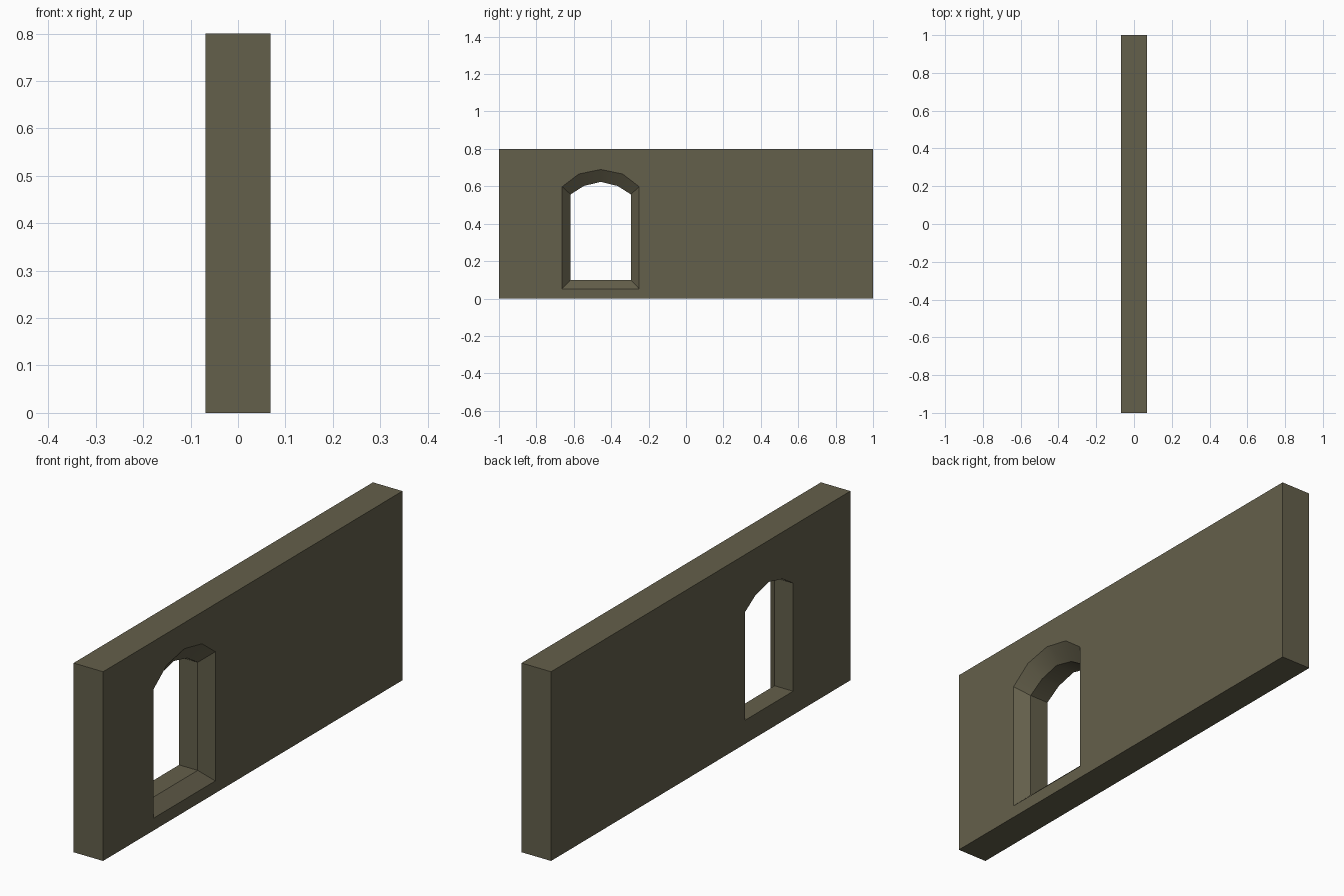
import bpy, bmesh, math

if "Cube" in bpy.data.objects:
    bpy.data.objects.remove(bpy.data.objects["Cube"])

X_BACK, X_STEP, X_FRONT = -0.069, 0.018, 0.069
Y_MID = -0.456

stone = bpy.data.materials.new("dark olive stone")
stone.diffuse_color = (0.127, 0.115, 0.070, 1)
stone.use_nodes = True
stone.node_tree.nodes["Principled BSDF"].inputs["Base Color"].default_value = stone.diffuse_color

bm = bmesh.new()


def loop(x, pts):
    """Closed ring of vertices at depth x; returns verts and edges."""
    vs = [bm.verts.new((x, y, z)) for y, z in pts]
    es = [bm.edges.new((a, b)) for a, b in zip(vs, vs[1:] + vs[:1])]
    return vs, es


def arch(half, shoulder, bottom, spring, haunch, top):
    """Window outline: straight jambs under a four-sided shallow arch."""
    return [(Y_MID - half, bottom), (Y_MID + half, bottom),
            (Y_MID + half, spring), (Y_MID + shoulder, haunch),
            (Y_MID, top),
            (Y_MID - shoulder, haunch), (Y_MID - half, spring)]


def band(a, b):
    """Quads joining two rings."""
    n = len(a)
    for i in range(n):
        j = (i + 1) % n
        bm.faces.new((a[i], a[j], b[j], b[i]))


rect = [(-1, 0), (1, 0), (1, 0.8), (-1, 0.8)]
inner = arch(0.161, 0.090, 0.10, 0.557, 0.602, 0.624)
outer = arch(0.206, 0.117, 0.052, 0.598, 0.666, 0.690)

# wall ends, top and bottom
back_v, back_e = loop(X_BACK, rect)
front_v, front_e = loop(X_FRONT, rect)
band(back_v, front_v)

# window: straight reveal, then splayed towards +x
in_v, in_e = loop(X_BACK, inner)
step_v, _ = loop(X_STEP, inner)
out_v, out_e = loop(X_FRONT, outer)
band(in_v, step_v)
band(step_v, out_v)

# the two big wall faces around the opening
bmesh.ops.triangle_fill(bm, edges=back_e + in_e, use_beauty=True, normal=(-1, 0, 0))
bmesh.ops.triangle_fill(bm, edges=front_e + out_e, use_beauty=True, normal=(1, 0, 0))
bmesh.ops.recalc_face_normals(bm, faces=bm.faces[:])

mesh = bpy.data.meshes.new("wall_with_window")
bm.to_mesh(mesh)
bm.free()
mesh.materials.append(stone)
wall = bpy.data.objects.new("wall_with_window", mesh)
bpy.context.collection.objects.link(wall)

# soft arch, crisp corners
bpy.context.view_layer.objects.active = wall
wall.select_set(True)
bpy.ops.object.shade_smooth_by_angle(angle=math.radians(30))
